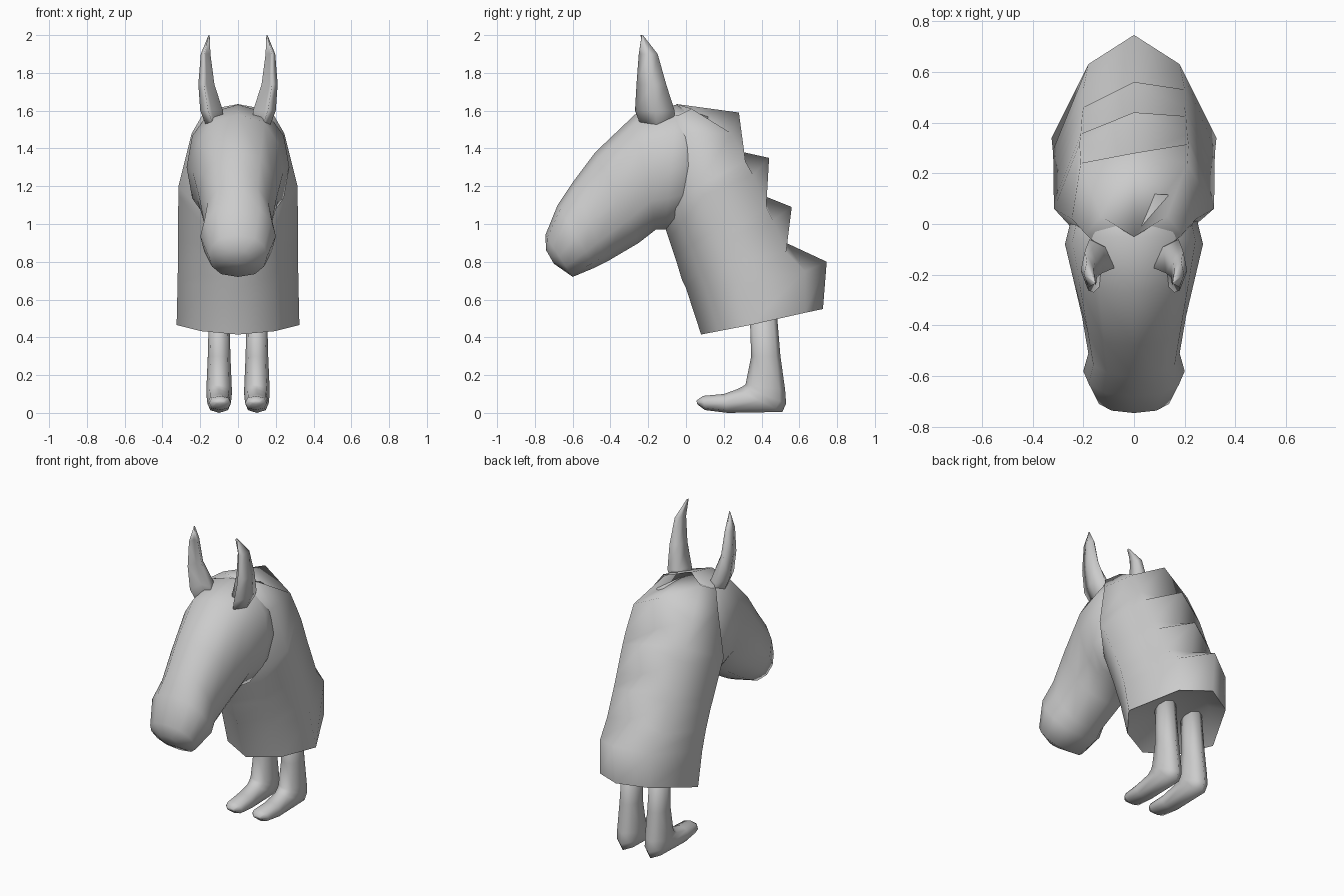
import bpy, bmesh
from math import sin, cos, pi
from mathutils import Vector

if "Cube" in bpy.data.objects:
    bpy.data.objects.remove(bpy.data.objects["Cube"])


def loft(name, rings, sharp_ring=None):
    """Skin a list of equal-length closed rings and cap both ends."""
    bm = bmesh.new()
    vr = [[bm.verts.new(p) for p in r] for r in rings]
    n = len(vr[0])
    for a, b in zip(vr, vr[1:]):
        for i in range(n):
            j = (i + 1) % n
            bm.faces.new((a[i], a[j], b[j], b[i]))
    for r in (vr[0], vr[-1]):
        c = bm.verts.new(sum((v.co for v in r), Vector()) / n)
        for i in range(n):
            bm.faces.new((r[i], r[(i + 1) % n], c))
    bmesh.ops.recalc_face_normals(bm, faces=bm.faces)
    for f in bm.faces:
        f.smooth = True
    if sharp_ring is not None:
        rim = set(vr[sharp_ring])
        for e in bm.edges:
            e.smooth = not rim.issuperset(e.verts)
    me = bpy.data.meshes.new(name)
    bm.to_mesh(me)
    bm.free()
    ob = bpy.data.objects.new(name, me)
    bpy.context.collection.objects.link(ob)
    return ob


def oval(a, b, w, cx=0, n=12, square=0.8):
    """Ring through two (y, z) profile points with half width w."""
    pts = []
    for i in range(n):
        t = 2 * pi * i / n
        c, s = cos(t), sin(t)
        s = (abs(s) ** square) * (1 if s >= 0 else -1)
        pts.append((cx + w * s,
                    (a[0] + b[0]) / 2 + c * (a[0] - b[0]) / 2,
                    (a[1] + b[1]) / 2 + c * (a[1] - b[1]) / 2))
    return pts


def neck_ring(f, s, bs, b):
    """Symmetric ring: front, front corner, side, back corner, back."""
    F, S, B = Vector((0, *f)), Vector(s), Vector((0, *b))
    C = F.lerp(S, 0.35)
    C.x = S.x * 0.6
    half = [C, S, Vector(bs)]
    other = [Vector((-p.x, p.y, p.z)) for p in reversed(half)]
    return [F] + half + [B] + other


# Neck with stepped mane down the back and a shallow underside
loft("neck_and_mane", [neck_ring(*r) for r in (
    ((.20, .49), (.22, .37, .53), (.13, .54, .57), (.60, .58)),
    ((.08, .415), (.325, .34, .465), (.18, .63, .53), (.725, .55)),
    ((-.00, .66), (.32, .29, .68), (.18, .63, .75), (.745, .80)),
    ((-.02, .70), (.318, .25, .80), (.20, .53, .85), (.53, .90)),
    ((-.05, .80), (.317, .20, .92), (.20, .46, 1.02), (.56, 1.09)),
    ((-.06, .83), (.317, .17, .98), (.205, .425, 1.09), (.41, 1.15)),
    ((-.09, .92), (.316, .09, 1.15), (.21, .355, 1.26), (.44, 1.35)),
    ((-.11, .98), (.315, .06, 1.20), (.215, .315, 1.33), (.26, 1.39)),
    ((-.20, 1.30), (.245, .02, 1.48), (.21, .24, 1.48), (.28, 1.59)),
    ((-.15, 1.57), (.19, -.04, 1.575), (.13, .03, 1.61), (-.05, 1.635)))],
    sharp_ring=1)

# Head from inside the neck to the muzzle
loft("head", [oval(*r) for r in (
    ((.12, 1.59), (.06, 1.04), .23),
    ((-.05, 1.632), (-.11, .97), .272),
    ((-.27, 1.58), (-.16, .97), .24),
    ((-.48, 1.38), (-.25, .90), .205),
    ((-.60, 1.22), (-.42, .80), .18),
    ((-.68, 1.10), (-.48, .77), .20),
    ((-.745, .94), (-.60, .72), .155),
    ((-.74, .86), (-.70, .79), .06))])

# Ears: rings with inner edge, dented front, outer edge and back
for side, label in ((1, "right"), (-1, "left")):
    rings = []
    for z, x0, x1, y0, y1, dent in ((1.47, .07, .15, -.22, -.07, 0),
                                    (1.60, .08, .20, -.27, -.06, .03),
                                    (1.74, .125, .21, -.262, -.105, .04),
                                    (1.90, .146, .197, -.25, -.15, .02),
                                    (2.00, .150, .156, -.235, -.228, 0)):
        xm, ym = (x0 + x1) / 2, (y0 + y1) / 2
        rings.append([(side * x, y, z) for x, y in (
            (x0, ym - .01), (xm, ym - .01 if dent else y0),
            (xm + (x1 - xm) * .3, y0), (x1, ym),
            (xm + (x1 - xm) * .6, y1), (xm - (xm - x0) * .4, y1 - dent))])
    loft(label + "_ear", rings)

    # Leg and foot
    loft(label + "_leg", [oval(a, b, w, side * cx, 8) for a, b, w, cx in (
        ((.335, .60), (.475, .60), .052, .10),
        ((.345, .30), (.50, .30), .060, .10),
        ((.315, .15), (.525, .12), .067, .10),
        ((.30, .14), (.53, .05), .067, .10),
        ((.27, .125), (.51, .005), .064, .10),
        ((.20, .10), (.22, .0), .062, .10),
        ((.09, .09), (.10, .015), .058, .095),
        ((.055, .065), (.06, .045), .025, .095))])
